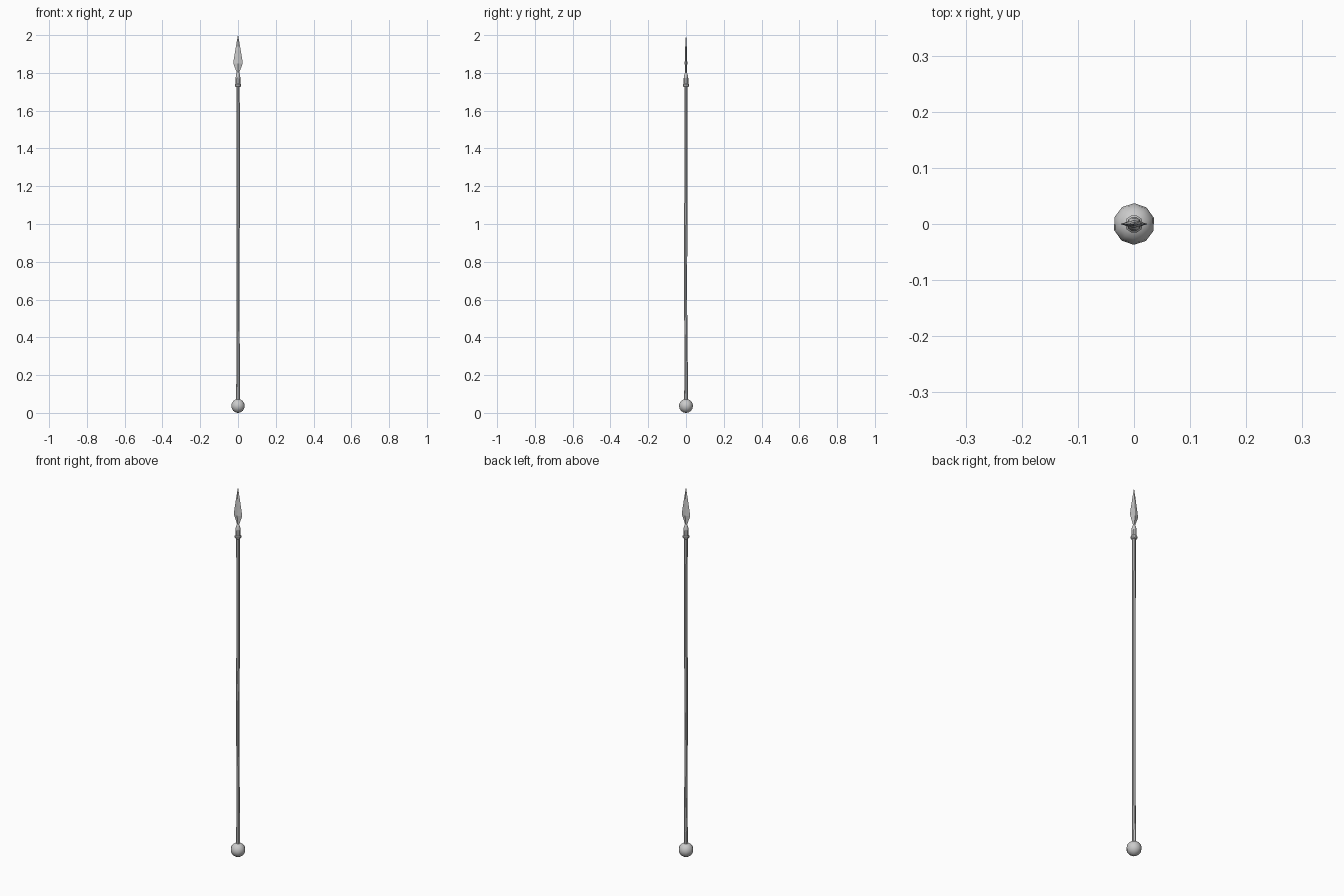
import bpy, bmesh, math

if "Cube" in bpy.data.objects:
    bpy.data.objects.remove(bpy.data.objects["Cube"])


def loft(name, rings, sides=8, turn=0.0, angle=35):
    """Skin rings of (z, half width x, half width y, offset x, offset y)."""
    bm = bmesh.new()
    loops = []
    for z, rx, ry, ox, oy in rings:
        loops.append([bm.verts.new((ox + rx * math.cos(turn + 2 * math.pi * i / sides),
                                    oy + ry * math.sin(turn + 2 * math.pi * i / sides), z))
                      for i in range(sides)])
    for a, b in zip(loops, loops[1:]):
        for i in range(sides):
            j = (i + 1) % sides
            bm.faces.new((a[i], a[j], b[j], b[i]))
    bm.faces.new(loops[0][::-1])
    bm.faces.new(loops[-1])
    mesh = bpy.data.meshes.new(name)
    bm.to_mesh(mesh)
    bm.free()
    ob = bpy.data.objects.new(name, mesh)
    bpy.context.collection.objects.link(ob)
    bpy.context.view_layer.objects.active = ob
    ob.select_set(True)
    if angle:
        bpy.ops.object.shade_smooth_by_angle(angle=math.radians(angle))
    ob.select_set(False)
    return ob


def round_rings(profile):
    return [(z, r, r, 0, 0) for z, r in profile]


# Ball pommel at the foot
R = 0.037
ball = [(R - R * math.cos(math.pi * k / 8), max(R * math.sin(math.pi * k / 8), 0.001))
        for k in range(9)]
loft("pommel", round_rings(ball), sides=10, turn=0.3, angle=60)

# Slightly uneven wooden shaft
loft("shaft", [(0.06, 0.011, 0.010, 0, 0),
               (0.22, 0.009, 0.009, 0.001, 0.001),
               (0.42, 0.008, 0.008, 0.001, -0.001),
               (0.68, 0.008, 0.008, 0, -0.002),
               (0.92, 0.009, 0.009, 0, -0.002),
               (1.14, 0.009, 0.009, 0.001, 0),
               (1.37, 0.009, 0.009, 0.001, 0),
               (1.74, 0.009, 0.009, 0, 0)])

# Collar ring and tapering socket
loft("collar", round_rings([(1.724, 0.011), (1.729, 0.016), (1.739, 0.016), (1.744, 0.012)]), sides=10)
loft("socket", round_rings([(1.738, 0.013), (1.77, 0.013), (1.785, 0.011),
                            (1.797, 0.007), (1.808, 0.003)]), sides=10)

# Leaf blade with a diamond section
loft("blade", [(1.79, 0.006, 0.005, 0, 0),
               (1.803, 0.007, 0.004, 0, 0),
               (1.85, 0.025, 0.007, 0, 0),
               (1.875, 0.022, 0.006, 0, 0),
               (1.94, 0.011, 0.004, 0, 0),
               (2.0, 0.0006, 0.0006, 0, 0)], sides=4, angle=0)
